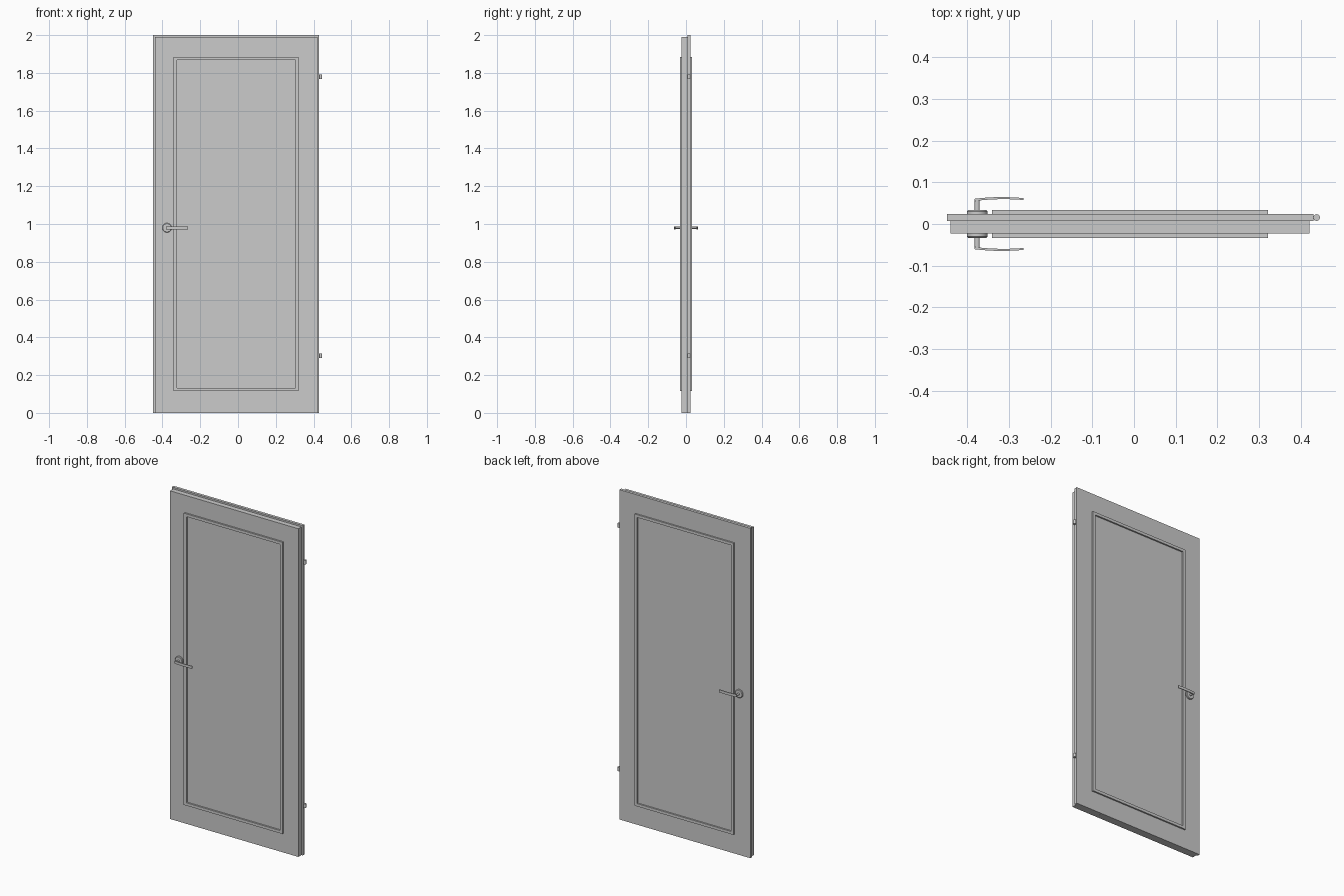
import bpy, bmesh, math
from mathutils import Matrix, Vector

if "Cube" in bpy.data.objects:
    bpy.data.objects.remove(bpy.data.objects["Cube"])


def make(name, bm, smooth=False):
    bmesh.ops.recalc_face_normals(bm, faces=bm.faces)
    me = bpy.data.meshes.new(name)
    bm.to_mesh(me)
    bm.free()
    ob = bpy.data.objects.new(name, me)
    bpy.context.collection.objects.link(ob)
    if smooth:
        bpy.ops.object.select_all(action='DESELECT')
        ob.select_set(True)
        bpy.context.view_layer.objects.active = ob
        bpy.ops.object.shade_smooth_by_angle(angle=math.radians(35))
    return ob


def box(name, lo, hi):
    lo, hi = Vector(lo), Vector(hi)
    bm = bmesh.new()
    bmesh.ops.create_cube(bm, size=1, matrix=Matrix.Translation((lo + hi) / 2)
                          @ Matrix.Diagonal((*(hi - lo), 1)))
    return make(name, bm)


def lathe(name, centre, profile, axis, side=1, n=32):
    # closed solid from (radius, height) rings along y or z
    bm = bmesh.new()
    rings = []
    for r, h in profile:
        ring = []
        for i in range(n):
            a = 2 * math.pi * i / n
            u, v = r * math.cos(a), r * math.sin(a)
            p = (u, side * h, v) if axis == 'y' else (u, v, h)
            ring.append(bm.verts.new(Vector(centre) + Vector(p)))
        rings.append(ring)
    for a, b in zip(rings, rings[1:]):
        for i in range(n):
            bm.faces.new((a[i], a[(i + 1) % n], b[(i + 1) % n], b[i]))
    bm.faces.new(rings[0])
    bm.faces.new(rings[-1])
    return make(name, bm, True)


def frame(name, x0, x1, z0, z1, w, ya, yb):
    # rectangular moulding loop with mitred corners
    def loop(d, y):
        return [bm.verts.new(p) for p in ((x0 + d, y, z0 + d), (x1 - d, y, z0 + d),
                                          (x1 - d, y, z1 - d), (x0 + d, y, z1 - d))]
    bm = bmesh.new()
    loops = [loop(0, ya), loop(0, yb), loop(w, yb), loop(w, ya)]
    for k in range(4):
        a, b = loops[k], loops[(k + 1) % 4]
        for i in range(4):
            bm.faces.new((a[i], a[(i + 1) % 4], b[(i + 1) % 4], b[i]))
    return make(name, bm)


def lever(name, side, z, half):
    # bowed grip swept along x, thinning towards the tip
    bm = bmesh.new()
    x0, x1, n = -0.382, -0.265, 16
    prev = first = None
    for i in range(n + 1):
        t = i / n
        outer = 0.0605 + 0.004 * (1 - ((t - 0.55) / 0.55) ** 2)
        if t > 0.55:
            outer = 0.0645 - 0.0025 * ((t - 0.55) / 0.45) ** 2
        inner = outer - (0.0055 - 0.001 * t)
        x = x0 + (x1 - x0) * t
        ring = [bm.verts.new((x, side * y, z + dz)) for y, dz in
                ((outer, -half), (outer, half), (inner, half), (inner, -half))]
        if prev:
            for k in range(4):
                bm.faces.new((prev[k], prev[(k + 1) % 4], ring[(k + 1) % 4], ring[k]))
        else:
            first = ring
        prev = ring
    bm.faces.new(first)
    bm.faces.new(prev)
    return make(name, bm, True)


# Rebated door leaf: wide rear lip, narrower front body
box("door_rear_lip", (-0.449, 0.007, 0), (0.430, 0.024, 2.0))
box("door_body", (-0.440, -0.023, 0), (0.421, 0.007, 1.99))

# Mouldings and handles on both faces
HX, HZ = -0.376, 0.98
for label, s in (("front", -1), ("back", 1)):
    frame(label + "_moulding", -0.341, 0.321, 0.116, 1.885, 0.017, s * 0.022, s * 0.033)
    lathe(label + "_rosette", (HX, 0, HZ),
          [(0.025, 0.020), (0.025, 0.030), (0.022, 0.033)], 'y', s)
    lathe(label + "_spindle", (HX, 0, HZ), [(0.006, 0.030), (0.006, 0.060)], 'y', s, 20)
    lever(label + "_lever", s, HZ, 0.008)

# Hinge knuckles
for label, z in (("lower", 0.302), ("upper", 1.779)):
    lathe(label + "_hinge", (0.438, 0.0155, z), [(0.008, -0.012), (0.008, 0.012)], 'z', n=20)
